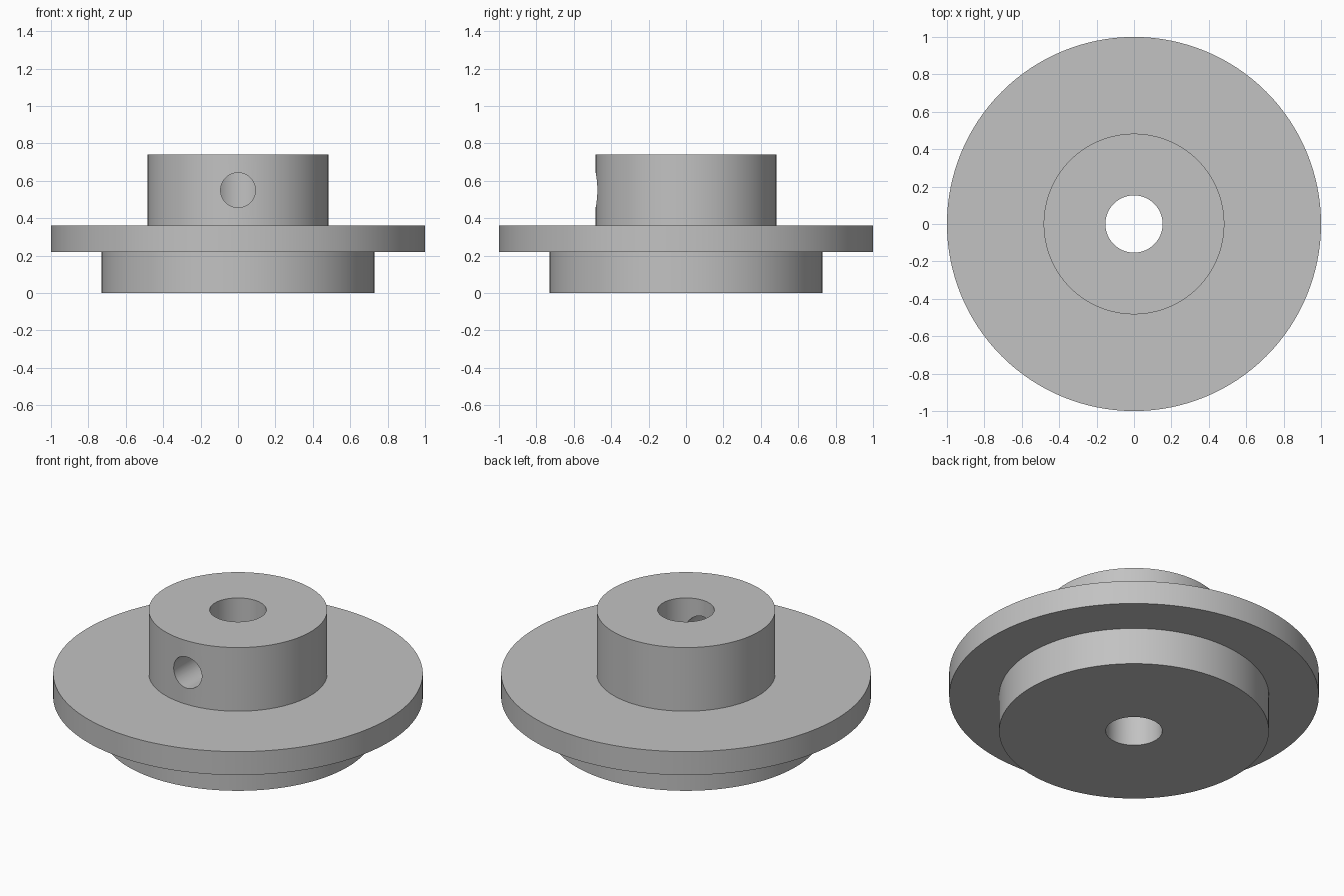
import bpy, bmesh, math
from mathutils import Matrix, Vector

default = bpy.data.objects.get("Cube")
if default:
    bpy.data.objects.remove(default, do_unlink=True)

SEGMENTS = 128
BORE, HUB, FLANGE, BOSS = 0.153, 0.483, 1.0, 0.73
BOSS_TOP, FLANGE_TOP, HUB_TOP = 0.22, 0.36, 0.74

# Plain grey metal
metal = bpy.data.materials.new("grey_metal")
metal.use_nodes = True
colour = (0.54, 0.54, 0.54, 1)
metal.diffuse_color = colour
metal.node_tree.nodes["Principled BSDF"].inputs["Base Color"].default_value = colour


def make_object(name, bm):
    bmesh.ops.recalc_face_normals(bm, faces=bm.faces)
    mesh = bpy.data.meshes.new(name)
    bm.to_mesh(mesh)
    bm.free()
    mesh.materials.append(metal)
    obj = bpy.data.objects.new(name, mesh)
    bpy.context.collection.objects.link(obj)
    return obj


# Stepped body with a through bore, turned from a closed profile
profile = [(BORE, 0), (BOSS, 0), (BOSS, BOSS_TOP), (FLANGE, BOSS_TOP),
           (FLANGE, FLANGE_TOP), (HUB, FLANGE_TOP), (HUB, HUB_TOP), (BORE, HUB_TOP)]
bm = bmesh.new()
points = [bm.verts.new((r, 0, z)) for r, z in profile]
edges = [bm.edges.new((a, b)) for a, b in zip(points, points[1:] + points[:1])]
bmesh.ops.spin(bm, geom=points + edges, cent=(0, 0, 0), axis=(0, 0, 1),
               angle=math.tau, steps=SEGMENTS, use_merge=True)
bmesh.ops.remove_doubles(bm, verts=bm.verts, dist=1e-5)
body = make_object("flanged_hub", bm)

# Set-screw hole through the front wall of the hub, into the bore
bm = bmesh.new()
bmesh.ops.create_cone(bm, cap_ends=True, segments=64, radius1=0.093, radius2=0.093, depth=0.7,
                      matrix=Matrix.Translation(Vector((0, -0.35, 0.55)))
                      @ Matrix.Rotation(math.pi / 2, 4, "X"))
cutter = make_object("screw_hole_cutter", bm)
cutter.hide_render = True

cut = body.modifiers.new("screw_hole", "BOOLEAN")
cut.operation = "DIFFERENCE"
cut.solver = "EXACT"
cut.object = cutter

bpy.ops.object.select_all(action="DESELECT")
body.select_set(True)
bpy.context.view_layer.objects.active = body
bpy.ops.object.modifier_apply(modifier=cut.name)
bpy.data.objects.remove(cutter, do_unlink=True)
bpy.ops.object.shade_smooth_by_angle(angle=math.radians(30))
